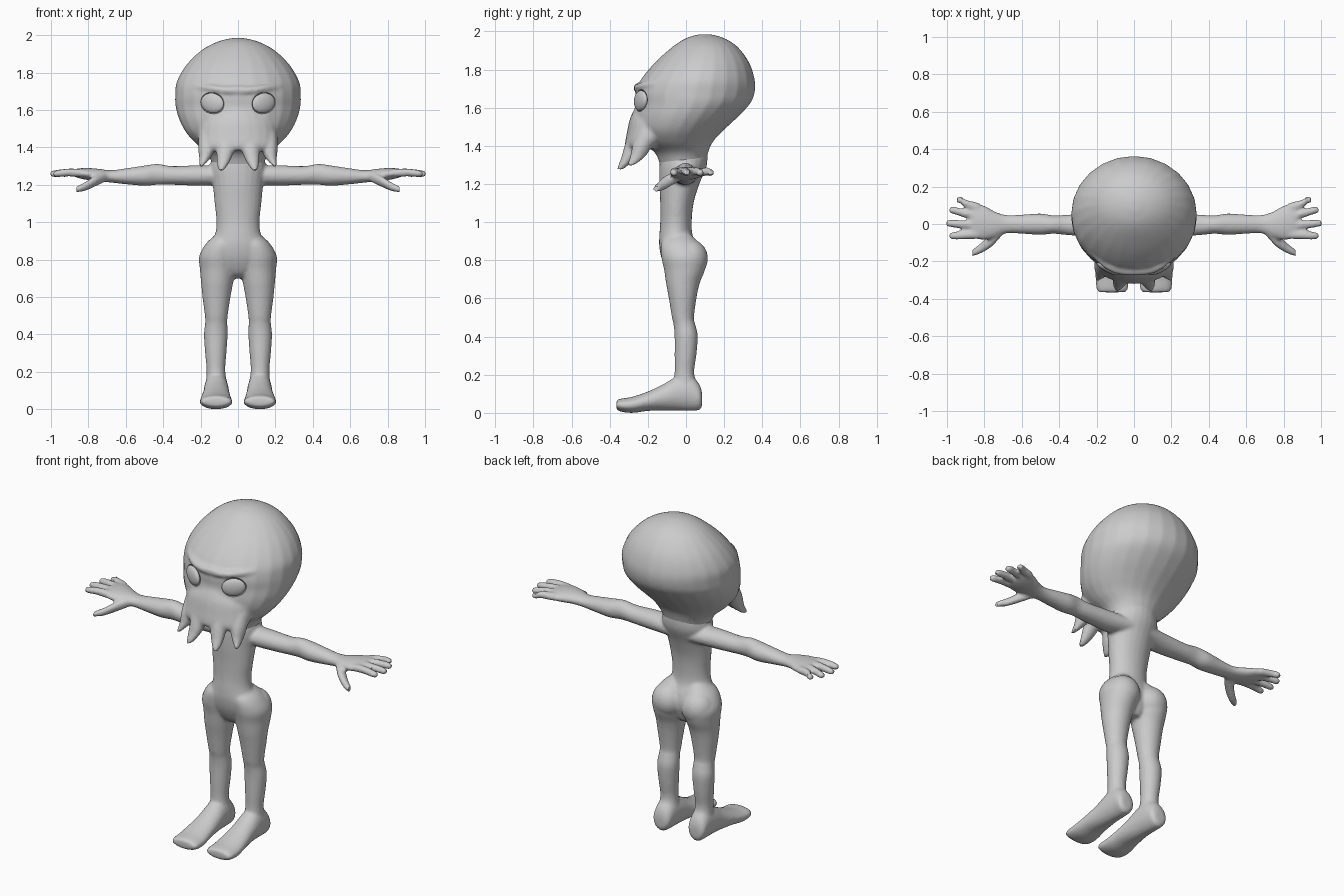
import bpy, bmesh, math
from mathutils import Vector, Matrix

skin = bpy.data.materials.new("grey skin")
skin.diffuse_color = (0.6, 0.6, 0.6, 1)


def spline(rings, steps=4):
    """Smoothly fill in extra rings between the given ones."""
    out = []
    for i in range(len(rings) - 1):
        p0, p1, p2 = rings[max(i - 1, 0)], rings[i], rings[i + 1]
        p3 = rings[min(i + 2, len(rings) - 1)]
        for s in range(steps):
            t = s / steps
            out.append([0.5 * (2 * b + (c - a) * t + (2 * a - 5 * b + 4 * c - d) * t * t
                               + (3 * b - a - 3 * c + d) * t ** 3)
                        for a, b, c, d in zip(p0, p1, p2, p3)])
    return out + [list(rings[-1])]


def loft(bm, axis, rings, side=1, n=24):
    """Closed tube; ring = (position on axis, low, high, low, high) on the other two axes."""
    loops = []
    for pos, a0, a1, b0, b1 in spline(rings):
        loop = []
        for k in range(n):
            t = 2 * math.pi * k / n
            co = [(a0 + a1) / 2 + (a1 - a0) / 2 * math.cos(t),
                  (b0 + b1) / 2 + (b1 - b0) / 2 * math.sin(t)]
            co.insert("xyz".index(axis), pos)
            loop.append(bm.verts.new((co[0] * side, co[1], co[2])))
        loops.append(loop)
    faces = [bm.faces.new(loops[0]), bm.faces.new(loops[-1][::-1])]
    for p, q in zip(loops, loops[1:]):
        for k in range(n):
            j = (k + 1) % n
            faces.append(bm.faces.new((p[k], q[k], q[j], p[j])))
    bmesh.ops.recalc_face_normals(bm, faces=faces)


def strand(bm, axis, points, side=1):
    """Tapered limb; point = (x, y, z, half size, half size)."""
    i = "xyz".index(axis)
    rings = []
    for *c, r1, r2 in points:
        pos = c.pop(i)
        rings.append((pos, c[0] - r1, c[0] + r1, c[1] - r2, c[1] + r2))
    loft(bm, axis, rings, side, 12)


def ball(bm, centre, size, turn=0, tilt=0):
    m = (Matrix.Translation(centre) @ Matrix.Rotation(turn, 4, 'Z')
         @ Matrix.Rotation(tilt, 4, 'Y') @ Matrix.Diagonal((*size, 1)))
    bmesh.ops.create_uvsphere(bm, u_segments=32, v_segments=16, radius=1, matrix=m)


def finish(name, bm, voxel=0, cutter=None):
    """Make the object, fuse its pieces into one skin and shade it smooth."""
    me = bpy.data.meshes.new(name)
    bm.to_mesh(me)
    bm.free()
    ob = bpy.data.objects.new(name, me)
    bpy.context.collection.objects.link(ob)
    me.materials.append(skin)
    bpy.ops.object.select_all(action='DESELECT')
    ob.select_set(True)
    bpy.context.view_layer.objects.active = ob
    if voxel:
        mod = ob.modifiers.new("fuse", 'REMESH')
        mod.mode, mod.voxel_size = 'VOXEL', voxel
        mod = ob.modifiers.new("soften", 'SMOOTH')
        mod.factor, mod.iterations = 0.5, 4
    if cutter:
        mod = ob.modifiers.new("sockets", 'BOOLEAN')
        mod.operation, mod.object = 'DIFFERENCE', cutter
    for mod in list(ob.modifiers):
        bpy.ops.object.modifier_apply(modifier=mod.name)
    bpy.ops.object.shade_smooth_by_angle(angle=math.radians(40))
    return ob


# Body: torso, then legs, feet, arms and hands on both sides
bm = bmesh.new()
loft(bm, 'z', [(1.40, -.12, .12, -.13, .11), (1.30, -.15, .15, -.14, .11),
               (1.20, -.135, .135, -.14, .07), (1.10, -.125, .125, -.135, .04),
               (1.00, -.115, .115, -.135, .03), (.93, -.125, .125, -.14, .035),
               (.87, -.165, .165, -.14, .06), (.80, -.17, .17, -.125, .07),
               (.73, -.11, .11, -.09, .05), (.70, -.05, .05, -.05, .03)])
for s in (1, -1):
    # leg with hip and buttock
    loft(bm, 'z', [(.94, .03, .11, -.09, .02), (.89, .0, .168, -.13, .07),
                   (.82, -.0, .207, -.13, .11), (.75, .01, .204, -.115, .1),
                   (.68, .025, .198, -.105, .072), (.60, .04, .19, -.09, .055),
                   (.50, .055, .177, -.074, .042), (.46, .057, .176, -.065, .05),
                   (.40, .055, .182, -.06, .062), (.30, .062, .176, -.06, .054),
                   (.21, .068, .168, -.06, .043), (.14, .06, .172, -.07, .06),
                   (.08, .06, .172, -.07, .07)], s)
    ball(bm, (.098 * s, .02, .81), (.098, .095, .1))
    # foot
    loft(bm, 'y', [(.085, .09, .15, .04, .10), (.07, .065, .172, .015, .15),
                   (.02, .055, .178, .01, .2), (-.05, .05, .182, .012, .19),
                   (-.12, .045, .187, .012, .15), (-.20, .038, .197, .01, .112),
                   (-.28, .03, .205, .0, .085), (-.34, .03, .203, .006, .075),
                   (-.365, .045, .19, .02, .066)], s)
    # arm and palm
    loft(bm, 'x', [(.05, -.08, .08, 1.2, 1.3), (.20, -.07, .06, 1.195, 1.305),
                   (.35, -.06, .05, 1.2, 1.3), (.43, -.052, .046, 1.2, 1.312),
                   (.50, -.058, .056, 1.195, 1.303), (.60, -.052, .05, 1.203, 1.288),
                   (.68, -.05, .048, 1.212, 1.278), (.74, -.072, .065, 1.218, 1.285),
                   (.80, -.085, .098, 1.225, 1.29), (.85, -.078, .11, 1.235, 1.288),
                   (.875, -.07, .1, 1.245, 1.282)], s)
    # fingers and thumb
    for y0, x1, y1 in ((.088, .945, .128), (.038, .985, .073), (-.01, 1.0, .003), (-.055, .985, -.063)):
        strand(bm, 'x', [(.83, y0, 1.262, .026, .022), (.9, (y0 + y1) / 2, 1.266, .023, .022),
                         (x1 - .02, y1, 1.26, .02, .019), (x1 + .004, y1, 1.257, .014, .013)], s)
    strand(bm, 'x', [(.70, -.03, 1.245, .025, .025), (.76, -.085, 1.222, .036, .03),
                     (.82, -.13, 1.19, .028, .024), (.865, -.155, 1.175, .018, .016)], s)
finish("body", bm, .009)

# Eye sockets cutter and eyes
eyes = {}
for name, grow in (("eye_socket_cutter", 1.08), ("eyes", 1.0)):
    eb = bmesh.new()
    for s in (1, -1):
        ball(eb, (.137 * s, -.238, 1.637), (.068 * grow, .022 * grow, .053 * grow),
             .46 * s, -.2 * s)
    eyes[name] = finish(name, eb)
cutter = eyes["eye_socket_cutter"]
cutter.hide_render = True
cutter.hide_set(True)

# Head: skull and neck, face skirt, brow and hanging tentacles
bm = bmesh.new()
loft(bm, 'z', [(1.985, -.03, .03, .07, .13), (1.965, -.11, .11, -.0, .2),
               (1.92, -.195, .195, -.07, .27), (1.84, -.277, .277, -.16, .33),
               (1.75, -.328, .328, -.235, .36), (1.68, -.336, .336, -.265, .36),
               (1.62, -.334, .334, -.265, .335), (1.55, -.315, .315, -.275, .27),
               (1.48, -.278, .278, -.27, .195), (1.42, -.225, .225, -.23, .14),
               (1.36, -.16, .16, -.16, .115), (1.28, -.13, .13, -.13, .095)])
loft(bm, 'z', [(1.60, -.13, .13, -.268, -.05), (1.54, -.2, .2, -.295, -.02),
               (1.47, -.215, .215, -.31, -.04), (1.41, -.205, .205, -.32, -.1),
               (1.385, -.17, .17, -.31, -.14)])
for s in (1, -1):
    strand(bm, 'z', [(.07, -.235, 1.49, .055, .05), (.065, -.275, 1.41, .052, .045),
                     (.075, -.305, 1.34, .04, .035), (.087, -.335, 1.29, .022, .024),
                     (.09, -.35, 1.275, .01, .012)], s)
    strand(bm, 'z', [(.165, -.19, 1.48, .045, .06), (.165, -.225, 1.41, .048, .055),
                     (.175, -.25, 1.35, .034, .042), (.192, -.28, 1.31, .016, .026),
                     (.2, -.295, 1.295, .008, .012)], s)
    # brow ridge
    strand(bm, 'x', [(-.02, -.24, 1.705, .036, .028), (.07, -.236, 1.705, .036, .025),
                     (.15, -.208, 1.715, .034, .022), (.23, -.15, 1.725, .02, .015)], s)
finish("head", bm, .01, cutter)
